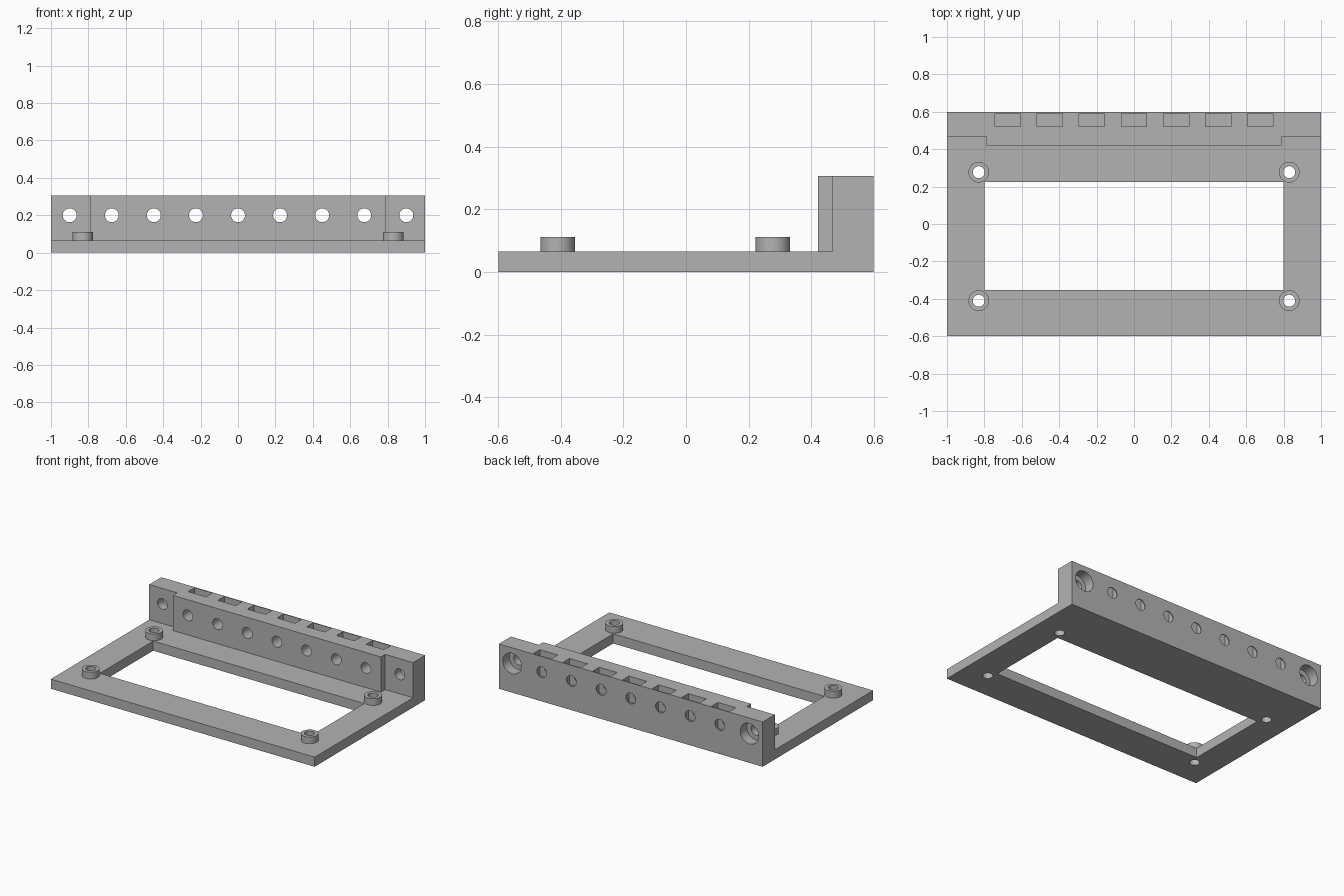
import bpy, bmesh, math
from mathutils import Matrix

default = bpy.data.objects.get("Cube")
if default:
    bpy.data.objects.remove(default, do_unlink=True)

grey = bpy.data.materials.new("light grey")
grey.use_nodes = True
grey.diffuse_color = (0.45, 0.45, 0.45, 1)
grey.node_tree.nodes["Principled BSDF"].inputs["Base Color"].default_value = (0.45, 0.45, 0.45, 1)

HALF_Y, PLATE_Z, WALL_Z = 0.598, 0.066, 0.307
HOLE_Z, PITCH = 0.2, 0.225
STEP_X, STEP_Y, FRONT_Y = 0.789, 0.467, 0.421


def make_object(name, bm):
    bmesh.ops.recalc_face_normals(bm, faces=bm.faces)
    mesh = bpy.data.meshes.new(name)
    bm.to_mesh(mesh)
    bm.free()
    mesh.materials.append(grey)
    obj = bpy.data.objects.new(name, mesh)
    bpy.context.collection.objects.link(obj)
    return obj


def add_box(bm, x0, x1, y0, y1, z0, z1):
    place = Matrix.Translation(((x0 + x1) / 2, (y0 + y1) / 2, (z0 + z1) / 2))
    bmesh.ops.create_cube(bm, size=1, matrix=place @ Matrix.Diagonal((x1 - x0, y1 - y0, z1 - z0, 1)))


def add_cylinder(bm, centre, radius, depth, along_y=False):
    turn = Matrix.Rotation(math.pi / 2 if along_y else 0, 4, 'X')
    bmesh.ops.create_cone(bm, cap_ends=True, segments=48, radius1=radius, radius2=radius,
                          depth=depth, matrix=Matrix.Translation(centre) @ turn)


def cut(obj, bm):
    cutter = make_object("cutter", bm)
    cutter.hide_render = True
    mod = obj.modifiers.new("cut", 'BOOLEAN')
    mod.operation, mod.solver, mod.object = 'DIFFERENCE', 'EXACT', cutter
    bpy.context.view_layer.objects.active = obj
    bpy.ops.object.modifier_apply(modifier=mod.name)
    bpy.data.objects.remove(cutter, do_unlink=True)


def smooth(obj):
    bpy.ops.object.select_all(action='DESELECT')
    obj.select_set(True)
    bpy.context.view_layer.objects.active = obj
    bpy.ops.object.shade_smooth_by_angle(angle=math.radians(30))


posts = [(x, y) for x in (-0.83, 0.83) for y in (-0.41, 0.277)]

# Base plate with its window and screw holes
bm = bmesh.new()
add_box(bm, -1, 1, -HALF_Y, HALF_Y, 0, PLATE_Z)
plate = make_object("base_plate", bm)
bm = bmesh.new()
add_box(bm, -0.8, 0.8, -0.354, 0.224, -1, 1)
cut(plate, bm)
bm = bmesh.new()
for x, y in posts:
    add_cylinder(bm, (x, y, 0), 0.032, 1)
cut(plate, bm)
smooth(plate)

# Ring standoffs
for i, (x, y) in enumerate(posts):
    bm = bmesh.new()
    add_cylinder(bm, (x, y, (PLATE_Z + 0.112) / 2), 0.055, 0.112 - PLATE_Z)
    post = make_object(f"standoff_{i + 1}", bm)
    bm = bmesh.new()
    add_cylinder(bm, (x, y, 0), 0.032, 1)
    cut(post, bm)
    smooth(post)

# Rear wall, thicker between its two end lugs
half = [(1, HALF_Y), (1, STEP_Y), (STEP_X, STEP_Y), (STEP_X, FRONT_Y)]
outline = half + [(-x, y) for x, y in reversed(half)]
bm = bmesh.new()
face = bm.faces.new([bm.verts.new((x, y, PLATE_Z)) for x, y in outline])
grown = bmesh.ops.extrude_face_region(bm, geom=[face], use_keep_orig=True)["geom"]
bmesh.ops.translate(bm, vec=(0, 0, WALL_Z - PLATE_Z),
                    verts=[g for g in grown if isinstance(g, bmesh.types.BMVert)])
wall = make_object("rear_wall", bm)

# Row of through holes
bm = bmesh.new()
for i in range(-4, 5):
    add_cylinder(bm, (i * PITCH, 0.5, HOLE_Z), 0.037, 1, True)
cut(wall, bm)

# Nut slots open at the top
bm = bmesh.new()
for i in range(-3, 4):
    add_box(bm, i * PITCH - 0.068, i * PITCH + 0.068, 0.521, 0.591, 0.13, 0.5)
cut(wall, bm)

# Counterbores at the back of the end holes
bm = bmesh.new()
for side in (-1, 1):
    add_cylinder(bm, (side * 4 * PITCH, HALF_Y, HOLE_Z), 0.07, 0.14, True)
cut(wall, bm)
smooth(wall)
